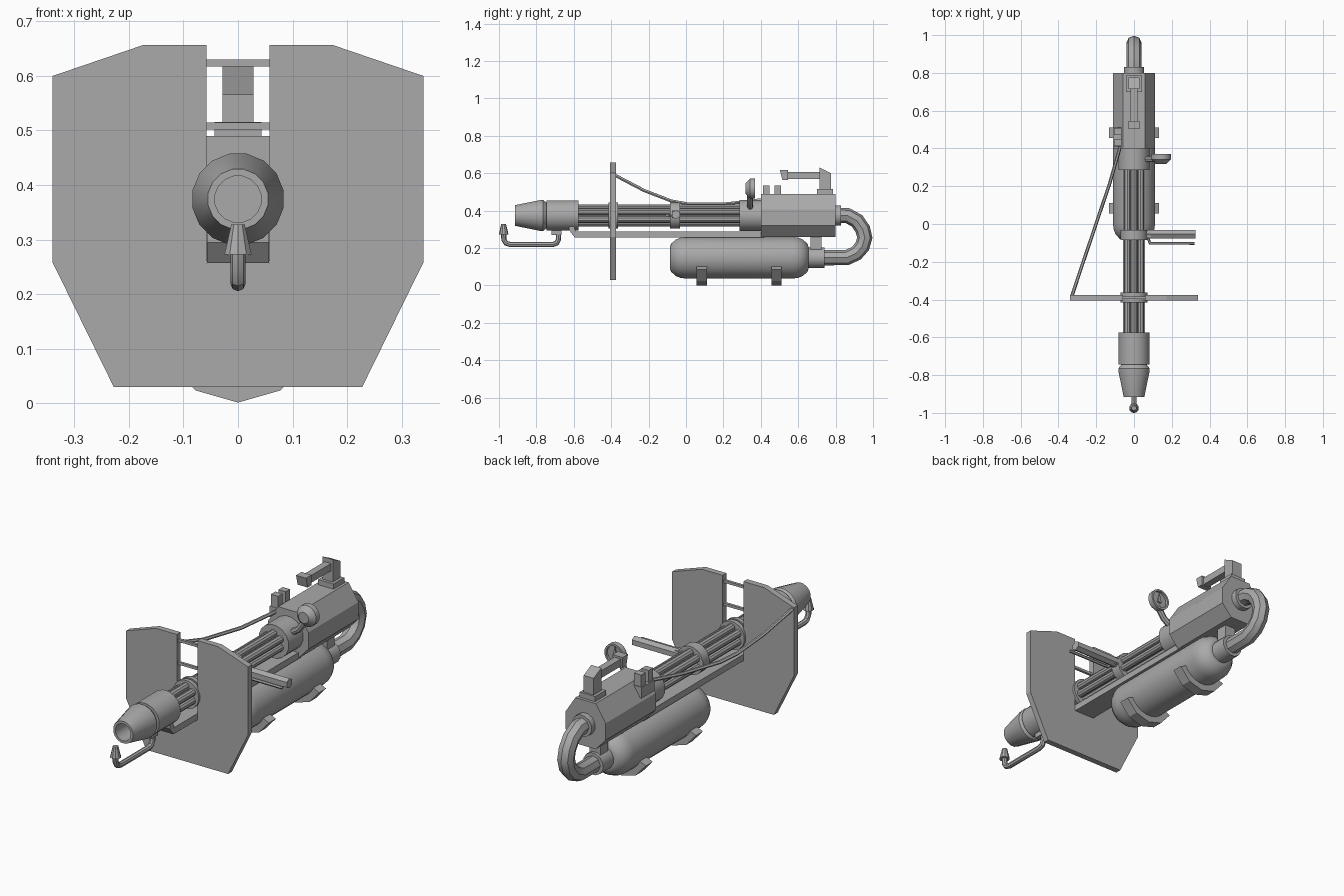
import bpy, bmesh, math
from mathutils import Vector

if "Cube" in bpy.data.objects:
    bpy.data.objects.remove(bpy.data.objects["Cube"])

GREY = (0.4, 0.4, 0.4, 1)
metal = bpy.data.materials.new("grey metal")
metal.use_nodes = True
metal.diffuse_color = GREY
metal.node_tree.nodes["Principled BSDF"].inputs["Base Color"].default_value = GREY


def finish(obj, smooth=False):
    obj.data.materials.clear()
    obj.data.materials.append(metal)
    if smooth:
        bpy.ops.object.select_all(action="DESELECT")
        obj.select_set(True)
        bpy.context.view_layer.objects.active = obj
        bpy.ops.object.shade_smooth_by_angle(angle=math.radians(35))
    return obj


def from_bmesh(name, bm, smooth=False):
    bmesh.ops.recalc_face_normals(bm, faces=bm.faces)
    mesh = bpy.data.meshes.new(name)
    bm.to_mesh(mesh)
    bm.free()
    obj = bpy.data.objects.new(name, mesh)
    bpy.context.collection.objects.link(obj)
    return finish(obj, smooth)


def prism(name, outline, axis, lo, hi):
    """Extrude a 2D outline along axis x or y; the outline is (other axis, z)."""
    bm = bmesh.new()
    place = (lambda a, z, t: (t, a, z)) if axis == "x" else (lambda a, z, t: (a, t, z))
    rings = [[bm.verts.new(place(a, z, t)) for a, z in outline] for t in (lo, hi)]
    bm.faces.new(rings[0])
    bm.faces.new(rings[1])
    n = len(outline)
    for i in range(n):
        j = (i + 1) % n
        bm.faces.new((rings[0][i], rings[0][j], rings[1][j], rings[1][i]))
    return from_bmesh(name, bm)


def box(name, x, y, z):
    return prism(name, [(x[0], z[0]), (x[1], z[0]), (x[1], z[1]), (x[0], z[1])], "y", *y)


def lathe(name, profile, centre, axis="y", sides=16, smooth=True):
    """Revolve (distance, radius) pairs around an axis through centre."""
    bm = bmesh.new()
    rings = []
    for t, r in profile:
        ring = []
        for i in range(sides):
            a = 2 * math.pi * (i + 0.5) / sides
            u, v = r * math.cos(a), r * math.sin(a)
            offset = {"x": (t, u, v), "y": (u, t, v), "z": (u, v, t)}[axis]
            ring.append(bm.verts.new(Vector(centre) + Vector(offset)))
        rings.append(ring)
    for a, b in zip(rings, rings[1:]):
        for i in range(sides):
            j = (i + 1) % sides
            bm.faces.new((a[i], a[j], b[j], b[i]))
    bm.faces.new(rings[0])
    bm.faces.new(rings[-1])
    return from_bmesh(name, bm, smooth)


def tube(name, points, radius, resolution=2):
    curve = bpy.data.curves.new(name, "CURVE")
    curve.dimensions = "3D"
    curve.bevel_depth = radius
    curve.bevel_resolution = resolution
    curve.use_fill_caps = True
    spline = curve.splines.new("POLY")
    spline.points.add(len(points) - 1)
    for p, co in zip(spline.points, points):
        p.co = (*co, 1)
    obj = bpy.data.objects.new(name, curve)
    bpy.context.collection.objects.link(obj)
    bpy.ops.object.select_all(action="DESELECT")
    obj.select_set(True)
    bpy.context.view_layer.objects.active = obj
    bpy.ops.object.convert(target="MESH")
    return finish(bpy.context.view_layer.objects.active, True)


BORE = (0, 0, 0.374)    # barrel axis
TANK = (0, 0, 0.148)    # tank axis

# Hollow muzzle and sleeve
lathe("muzzle", [(-0.8, 0.043), (-0.915, 0.043), (-0.915, 0.056), (-0.775, 0.085),
                 (-0.765, 0.085), (-0.74, 0.065), (-0.72, 0.065)], BORE)
lathe("muzzle_sleeve", [(-0.745, 0.083), (-0.575, 0.083)], BORE)

# Barrel cluster
lathe("barrel_core", [(-0.58, 0.036), (0.3, 0.036)], BORE)
for i in range(6):
    a = math.radians(30 + 60 * i)
    centre = (0.041 * math.cos(a), 0, BORE[2] + 0.041 * math.sin(a))
    lathe(f"barrel_pipe_{i + 1}", [(-0.58, 0.019), (0.3, 0.019)], centre, sides=10)

# Bands around the barrels
for name, lo, hi, r in (("shield_band_front", -0.415, -0.395, 0.072),
                        ("shield_band_core", -0.4, -0.38, 0.066),
                        ("shield_band_rear", -0.385, -0.363, 0.072),
                        ("grip_band", -0.085, -0.033, 0.072),
                        ("rear_collar", 0.285, 0.41, 0.084)):
    lathe(name, [(lo, r), (hi, r)], BORE)

# Shield with an open notch for the barrels
half = [(0.058, 0.257), (0.058, 0.657), (0.173, 0.657), (0.34, 0.6),
        (0.34, 0.258), (0.228, 0.03)]
prism("shield", half + [(-x, z) for x, z in reversed(half)], "y", -0.405, -0.375)
for name, z in (("upper_notch_bar", 0.617), ("lower_notch_bar", 0.502)):
    box(name, (-0.06, 0.06), (-0.396, -0.383), (z, z + 0.013))

# Lower rail with sloped front end
prism("lower_rail", [(-0.595, 0.257), (0.42, 0.257), (0.42, 0.289), (-0.59, 0.289),
                     (-0.6, 0.32), (-0.625, 0.32), (-0.625, 0.295)], "x", -0.057, 0.057)

# Octagonal receiver
side = [(0.057, 0.26), (0.112, 0.32), (0.112, 0.405), (0.057, 0.49)]
prism("receiver", side + [(-x, z) for x, z in reversed(side)], "y", 0.4, 0.8)

# Carry handle
box("handle_base", (-0.043, 0.043), (0.7, 0.785), (0.485, 0.516))
prism("handle_post", [(0.715, 0.51), (0.775, 0.51), (0.775, 0.6), (0.715, 0.63)],
      "x", -0.028, 0.028)
box("handle_bar", (-0.018, 0.018), (0.52, 0.72), (0.57, 0.607))
prism("handle_tip", [(0.515, 0.565), (0.545, 0.565), (0.545, 0.617), (0.502, 0.617)],
      "x", -0.028, 0.028)

# Valve studs and the cable to the shield
box("stud_base", (-0.11, -0.06), (0.41, 0.51), (0.42, 0.475))
for name, y in (("front_stud", 0.412), ("rear_stud", 0.472)):
    box(name, (-0.105, -0.065), (y, y + 0.035), (0.45, 0.535))
tube("cable", [(-0.33, -0.385, 0.592), (-0.277, -0.225, 0.508), (-0.228, -0.08, 0.452),
               (-0.198, 0.01, 0.436), (-0.13, 0.21, 0.436), (-0.07, 0.42, 0.46)], 0.009, 1)

# Pressure gauge facing the rear
DIAL = (0.143, 0, 0.518)
lathe("gauge", [(0.318, 0.028), (0.342, 0.054), (0.37, 0.054), (0.37, 0.044),
                (0.358, 0.044)], DIAL)
prism("gauge_needle", [(0.131, 0.505), (0.155, 0.505), (0.143, 0.555)], "y", 0.356, 0.364)
tube("gauge_stem", [(0.06, 0.343, 0.415), (0.1, 0.343, 0.44), (0.143, 0.343, 0.5)], 0.016)

# Side grip and its trigger lever
lathe("side_grip", [(0.07, 0.025), (0.325, 0.025)], (0, -0.054, 0.379), "x", 6, False)
box("grip_mount", (0.04, 0.09), (-0.075, -0.04), (0.36, 0.4))
tube("trigger_lever", [(0.068, -0.06, 0.373), (0.085, -0.102, 0.373),
                       (0.32, -0.102, 0.373)], 0.008, 1)

# Fuel tank with domed ends
dome = [(0.085, 0.06), (0.08, 0.075), (0.055, 0.098), (0.028, 0.109), (0, 0.112)]
lathe("tank", [(-d, r) for d, r in dome] + [(0.57 + d, r) for d, r in reversed(dome)],
      TANK, sides=24)

# Tank straps, half rings under the tank
angles = [math.radians(a) for a in (205, 238, 270, 302, 335)]
outer = [(0.147 * math.cos(a), 0.148 + 0.147 * math.sin(a)) for a in angles]
inner = [(0.108 * math.cos(a), 0.148 + 0.108 * math.sin(a)) for a in reversed(angles)]
for name, y in (("front_strap", 0.056), ("rear_strap", 0.456)):
    prism(name, outer + inner, "y", y, y + 0.055)

# Feed pipe from tank to receiver
lathe("receiver_connector", [(0.79, 0.055), (0.83, 0.055)], BORE, sides=12)
lathe("tank_connector", [(0.64, 0.056), (0.74, 0.056)], TANK, sides=12)
box("connector_block", (-0.03, 0.03), (0.665, 0.725), (0.18, 0.27))
tube("feed_pipe", [(0, y, z) for y, z in (
    (0.81, 0.375), (0.865, 0.373), (0.915, 0.345), (0.945, 0.3), (0.956, 0.255),
    (0.942, 0.208), (0.91, 0.172), (0.86, 0.149), (0.72, 0.148))], 0.041)

# Pilot light pipe and nozzle
box("pilot_bracket", (-0.02, 0.02), (-0.72, -0.665), (0.27, 0.3))
tube("pilot_pipe", [(0, y, z) for y, z in (
    (-0.682, 0.29), (-0.682, 0.245), (-0.692, 0.226), (-0.712, 0.219), (-0.94, 0.219),
    (-0.962, 0.226), (-0.974, 0.245), (-0.975, 0.285))], 0.014)
lathe("pilot_nozzle", [(0.273, 0.026), (0.328, 0.013)], (0, -0.975, 0), "z", 10)
